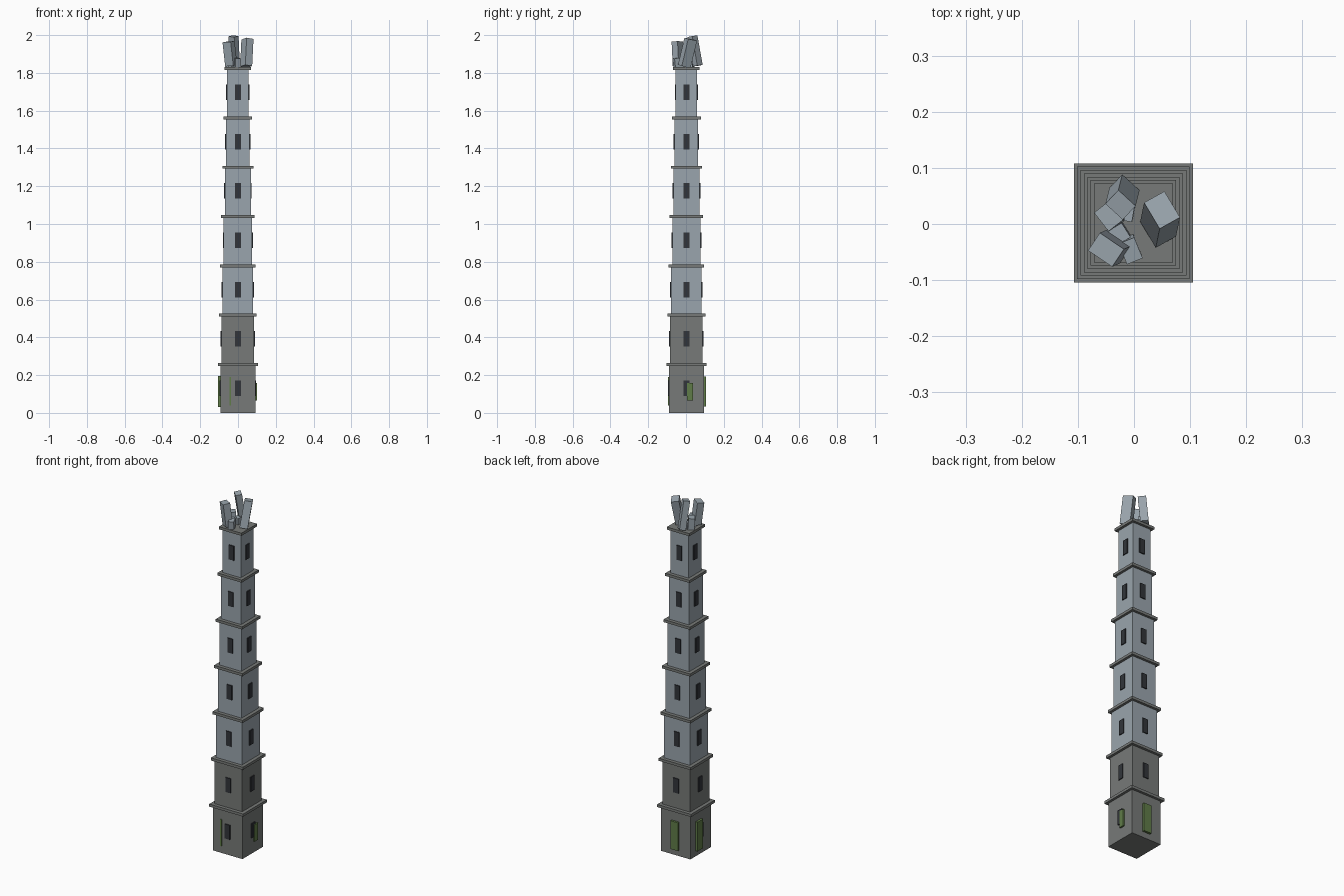
import bpy, math
from mathutils import Vector, Matrix

if "Cube" in bpy.data.objects:
    bpy.data.objects.remove(bpy.data.objects["Cube"])

CX, CY = -0.001, 0.002      # tower axis
TIERS, PITCH, BAND = 7, 0.261, 0.015


def material(name, rgb):
    m = bpy.data.materials.new(name)
    lin = [((c / 255 + 0.055) / 1.055) ** 2.4 for c in rgb]
    m.diffuse_color = (*lin, 1)
    m.use_nodes = True
    m.node_tree.nodes["Principled BSDF"].inputs["Base Color"].default_value = m.diffuse_color
    return m


pale = material("pale_stone", (154, 165, 173))
dark = material("dark_stone", (119, 122, 120))
glass = material("window_dark", (50, 53, 58))
moss = material("moss_green", (96, 124, 72))


def box(name, size, matrix, mat):
    bpy.ops.mesh.primitive_cube_add(size=1)
    ob = bpy.context.object
    ob.name = name
    ob.data.transform(matrix @ Matrix.Diagonal((*size, 1)))
    ob.data.materials.append(mat)
    return ob


def wall_plate(name, side, half, offset, z, width, height, out, mat):
    """Plate on a wall; side 0 front, 1 right, 2 back, 3 left."""
    m = (Matrix.Translation((CX, CY, 0)) @ Matrix.Rotation(side * math.pi / 2, 4, 'Z')
         @ Matrix.Translation((offset, -half - out / 2 + 0.001, z)))
    return box(name, (width, out + 0.002, height), m, mat)


def block(name, foot, top, w, d, angle):
    """Leaning stone block between two end points."""
    a, b = Vector(foot), Vector(top)
    axis = b - a
    lean = Vector((0, 0, 1)).rotation_difference(axis).to_matrix().to_4x4()
    m = (Matrix.Translation((a + b) / 2) @ lean
         @ Matrix.Rotation(math.radians(angle), 4, 'Z'))
    return box(name, (w, d, axis.length), m, pale)


# Stepped storeys, each with a ledge and four windows
for i in range(TIERS):
    half = 0.0925 - 0.006 * i
    z0 = PITCH * i
    box(f"storey_{i + 1}", (2 * half, 2 * half, PITCH),
        Matrix.Translation((CX, CY, z0 + PITCH / 2)), dark if i < 2 else pale)
    ledge = 2 * (half + 0.0137)
    box(f"ledge_{i + 1}", (ledge, ledge, BAND),
        Matrix.Translation((CX, CY, z0 + PITCH - BAND / 2 + 0.003)), dark)
    for side in range(4):
        wall_plate(f"window_{i + 1}_{side + 1}", side, half, 0, z0 + 0.131,
                   0.032, 0.082, 0.005, glass)

# Moss patches on the lowest storey: side, offset, height centre, width, height, depth
for side, off, z, w, h, out in [(0, -0.040, 0.115, 0.008, 0.15, 0.005),
                                (1, 0.019, 0.112, 0.030, 0.095, 0.009),
                                (2, -0.001, 0.113, 0.047, 0.16, 0.012),
                                (3, -0.020, 0.113, 0.050, 0.165, 0.012)]:
    wall_plate(f"moss_{side + 1}", side, 0.0925, off, z, w, h, out, moss)

# Broken stones on the crown
block("crown_stone_right", (0.043, -0.009, 1.835), (0.050, 0.025, 1.978), 0.042, 0.055, 30)
block("crown_stone_back", (-0.017, 0.062, 1.838), (-0.024, 0.034, 1.994), 0.042, 0.034, -43)
block("crown_stone_left", (-0.036, -0.040, 1.838), (-0.050, -0.046, 1.965), 0.052, 0.038, -34)
block("rubble_front", (-0.008, -0.042, 1.825), (-0.006, -0.048, 1.878), 0.030, 0.040, 22)
block("rubble_left", (-0.040, 0.015, 1.825), (-0.045, 0.014, 1.895), 0.042, 0.034, -52)
block("rubble_middle", (-0.028, -0.018, 1.825), (-0.029, -0.020, 1.870), 0.035, 0.030, 32)
block("rubble_back", (-0.016, 0.022, 1.825), (-0.017, 0.021, 1.865), 0.032, 0.030, -10)
